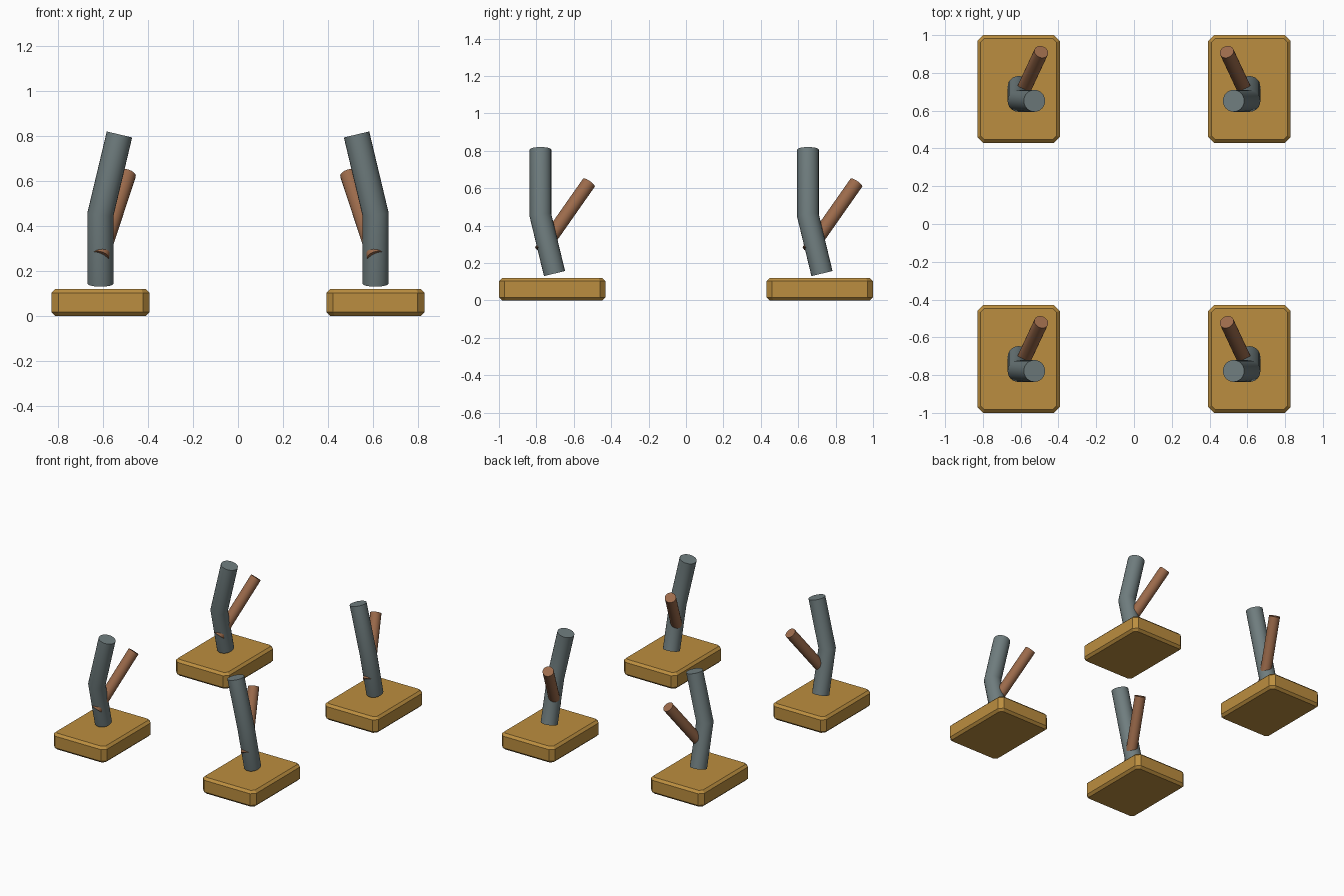
import bpy
import bmesh
import math
from mathutils import Vector

cube = bpy.data.objects.get("Cube")
if cube:
    bpy.data.objects.remove(cube, do_unlink=True)


def material(name, rgb):
    mat = bpy.data.materials.new(name)
    mat.use_nodes = True
    colour = (*rgb, 1)
    mat.diffuse_color = colour
    mat.node_tree.nodes["Principled BSDF"].inputs["Base Color"].default_value = colour
    return mat


WOOD = material("golden wood", (0.50, 0.27, 0.05))
GREY = material("slate grey", (0.16, 0.205, 0.21))
BROWN = material("brown bark", (0.33, 0.145, 0.07))


def add_object(name, bm, mat, smooth):
    bmesh.ops.recalc_face_normals(bm, faces=bm.faces)
    mesh = bpy.data.meshes.new(name)
    bm.to_mesh(mesh)
    bm.free()
    mesh.materials.append(mat)
    obj = bpy.data.objects.new(name, mesh)
    bpy.context.collection.objects.link(obj)
    if smooth:
        bpy.ops.object.select_all(action="DESELECT")
        obj.select_set(True)
        bpy.context.view_layer.objects.active = obj
        bpy.ops.object.shade_smooth_by_angle(angle=math.radians(35))
    return obj


def base(name, cx, cy):
    """Slab with chamfered corners and bevelled rims."""
    hx, hy, height, corner, rim = 0.218, 0.285, 0.12, 0.03, 0.017
    bm = bmesh.new()
    rings = []
    for z, inset in ((0, rim), (rim, 0), (height - rim, 0), (height, rim)):
        x, y, c = hx - inset, hy - inset, corner - inset * 0.6
        outline = []
        for sx, sy in ((1, 1), (-1, 1), (-1, -1), (1, -1)):
            pair = [(sx * x, sy * (y - c)), (sx * (x - c), sy * y)]
            outline += pair if sx * sy > 0 else pair[::-1]
        rings.append([bm.verts.new((cx + px, cy + py, z)) for px, py in outline])
    loft(bm, rings)
    add_object(name, bm, WOOD, False)


def loft(bm, rings):
    count = len(rings[0])
    for low, high in zip(rings, rings[1:]):
        for i in range(count):
            j = (i + 1) % count
            bm.faces.new((low[i], low[j], high[j], high[i]))
    bm.faces.new(rings[0][::-1])
    bm.faces.new(rings[-1])


def tube(name, path, radius, mat, sides=24):
    """Round bar along a path, mitred at its bends."""
    points = [Vector(p) for p in path]
    dirs = [(b - a).normalized() for a, b in zip(points, points[1:])]
    across = dirs[0].cross(Vector((0, 1, 0))).normalized()
    up = dirs[0].cross(across)
    bm = bmesh.new()
    ring = []
    for i in range(sides):
        a = 2 * math.pi * i / sides
        ring.append(points[0] + radius * (math.cos(a) * across + math.sin(a) * up))
    rings = [ring]
    for k, d in enumerate(dirs):
        # Slide the ring along the bar onto the mitre plane
        normal = d + dirs[k + 1] if k + 1 < len(dirs) else d
        ring = [p + d * ((points[k + 1] - p).dot(normal) / d.dot(normal)) for p in ring]
        rings.append(ring)
    loft(bm, [[bm.verts.new(p) for p in r] for r in rings])
    add_object(name, bm, mat, True)


# Four stands, mirrored left to right and repeated front to back
for side, sx in (("right", 1), ("left", -1)):
    for row, cy in (("front", -0.715), ("back", 0.715)):
        label = f"{row}_{side}"
        cx = -0.611 * sx

        def place(points):
            return [(cx + sx * x, cy + y, z) for x, y, z in points]

        base(f"{label}_base", cx, cy)
        tube(f"{label}_trunk",
             place([(0, 0.012, 0.144), (0, -0.063, 0.455), (0.084, -0.063, 0.807)]),
             0.058, GREY)
        tube(f"{label}_branch",
             place([(0, -0.06, 0.265), (0.12, 0.196, 0.63)]),
             0.038, BROWN)
